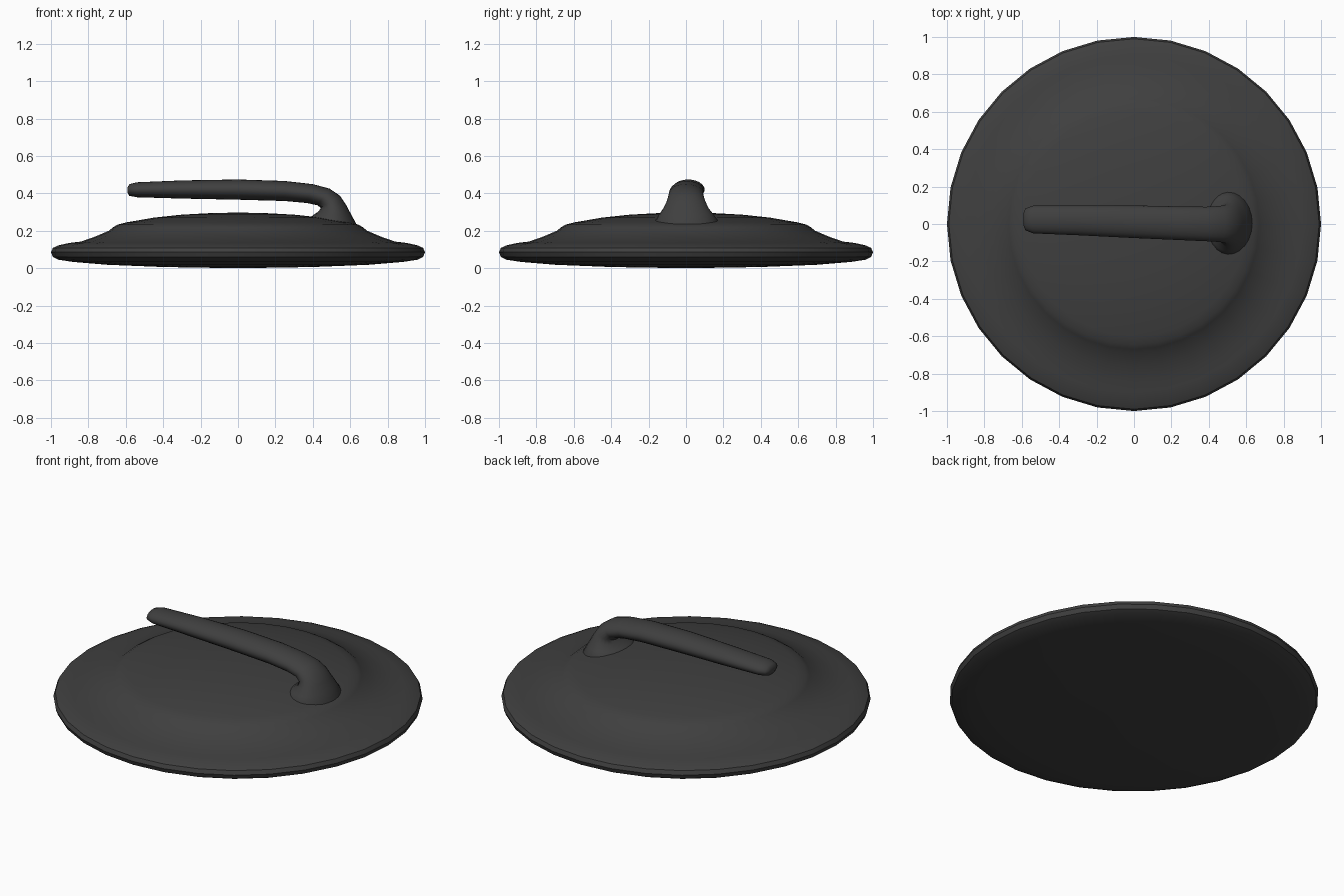
import bpy, bmesh
from math import sin, cos, pi, radians
from mathutils import Vector

cube = bpy.data.objects.get("Cube")
if cube:
    bpy.data.objects.remove(cube)

mat = bpy.data.materials.new("dark_grey")
mat.use_nodes = True
grey = (0.05, 0.05, 0.05, 1)
mat.diffuse_color = grey
mat.node_tree.nodes["Principled BSDF"].inputs["Base Color"].default_value = grey


def skin(name, rings, crease_angle):
    """Join consecutive closed rings with quads and cap both ends."""
    bm = bmesh.new()
    loops = [[bm.verts.new(p) for p in ring] for ring in rings]
    n = len(loops[0])
    for a, b in zip(loops, loops[1:]):
        for i in range(n):
            j = (i + 1) % n
            bm.faces.new((a[i], a[j], b[j], b[i]))
    for end in (loops[0], loops[-1]):
        bm.faces.new(end)
    bmesh.ops.recalc_face_normals(bm, faces=bm.faces)
    mesh = bpy.data.meshes.new(name)
    bm.to_mesh(mesh)
    bm.free()
    mesh.materials.append(mat)
    obj = bpy.data.objects.new(name, mesh)
    bpy.context.collection.objects.link(obj)
    bpy.ops.object.select_all(action="DESELECT")
    obj.select_set(True)
    bpy.context.view_layer.objects.active = obj
    bpy.ops.object.shade_smooth_by_angle(angle=radians(crease_angle))
    return obj


# Domed disc: radius and height from the underside round to the crown
SIDES = 32
profile = [(0.02, 0), (0.4, 0.006), (0.7, 0.018), (0.88, 0.033), (0.96, 0.045),
           (0.99, 0.06), (1, 0.085), (0.99, 0.108), (0.96, 0.122), (0.9, 0.135),
           (0.84, 0.142), (0.76, 0.17), (0.69, 0.2), (0.67, 0.217), (0.645, 0.232),
           (0.6, 0.244), (0.45, 0.27), (0.3, 0.286), (0.15, 0.294), (0.02, 0.297)]
skin("lid_disc", [[(r * cos(2 * pi * i / SIDES), r * sin(2 * pi * i / SIDES), z)
                   for i in range(SIDES)] for r, z in profile], 40)

# Handle sections: upper (x, z), lower (x, z), half width, sideways offset
sections = [
    ((-0.592, 0.43), (-0.592, 0.405), 0.03, 0.025),
    ((-0.58, 0.449), (-0.582, 0.387), 0.058, 0.025),
    ((-0.54, 0.459), (-0.54, 0.379), 0.074, 0.024),
    ((-0.3, 0.469), (-0.3, 0.372), 0.08, 0.02),
    ((0, 0.474), (0, 0.366), 0.087, 0.012),
    ((0.25, 0.466), (0.25, 0.359), 0.09, 0.004),
    ((0.4, 0.449), (0.37, 0.348), 0.092, 0),
    ((0.49, 0.425), (0.425, 0.336), 0.096, 0),
    ((0.545, 0.387), (0.443, 0.322), 0.104, 0),
    ((0.58, 0.335), (0.43, 0.303), 0.122, 0),
    ((0.606, 0.285), (0.4, 0.282), 0.148, 0.002),
    ((0.632, 0.238), (0.37, 0.262), 0.17, 0.004),
    ((0.635, 0.21), (0.37, 0.23), 0.172, 0.004),
]
STEPS = 24
rings = []
for top, bottom, half, shift in sections:
    hi = Vector((top[0], shift, top[1]))
    lo = Vector((bottom[0], shift, bottom[1]))
    mid, up = (hi + lo) / 2, (hi - lo) / 2
    rings.append([mid + up * cos(2 * pi * i / STEPS)
                  + Vector((0, half * sin(2 * pi * i / STEPS), 0)) for i in range(STEPS)])
skin("lid_handle", rings, 60)
